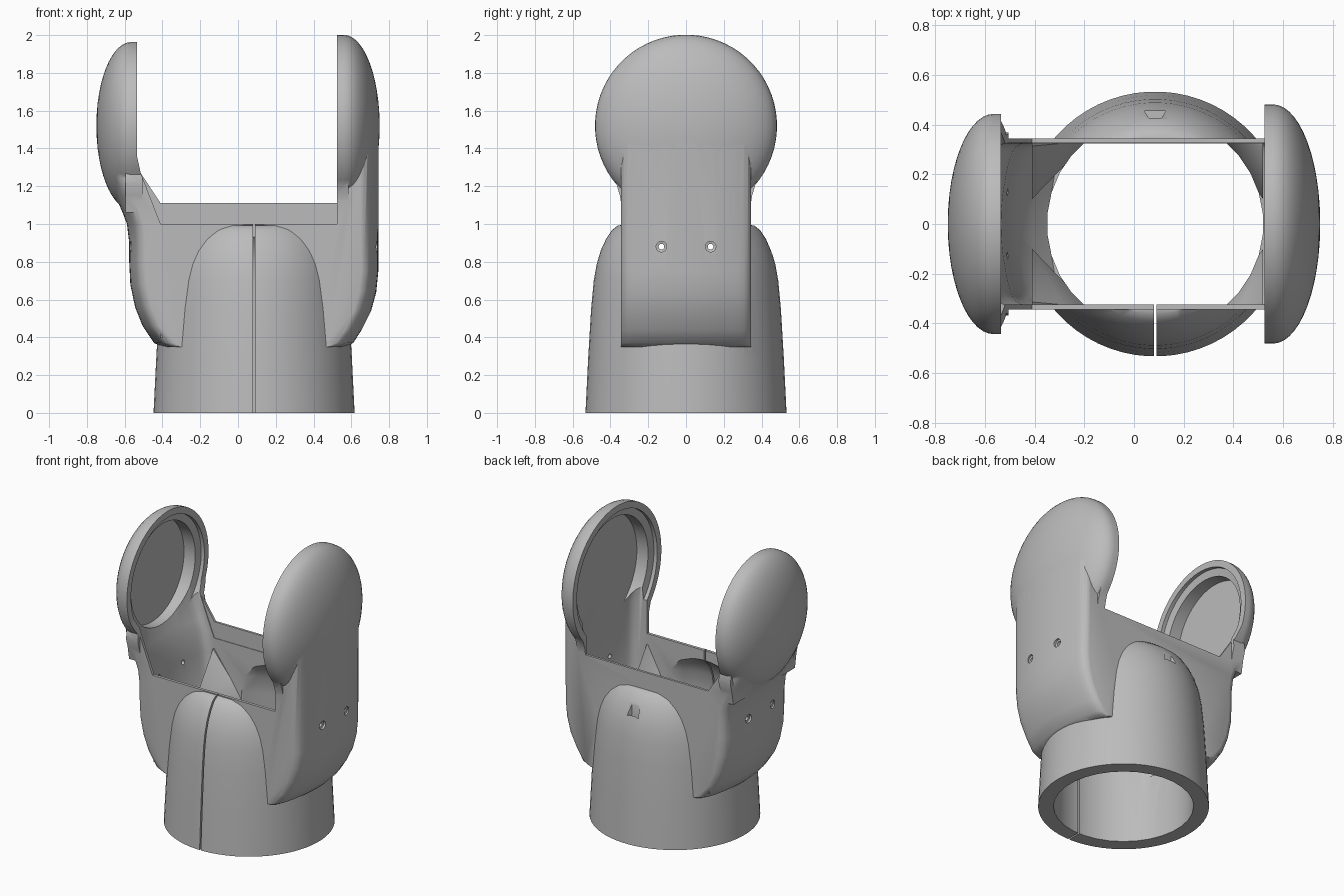
import bpy, bmesh, math

cube = bpy.data.objects.get("Cube")
if cube:
    bpy.data.objects.remove(cube, do_unlink=True)

grey = bpy.data.materials.new("plain_grey")
grey.use_nodes = True
grey.diffuse_color = (0.5, 0.5, 0.5, 1)
shader = next(n for n in grey.node_tree.nodes if n.type == 'BSDF_PRINCIPLED')
shader.inputs["Base Color"].default_value = (0.5, 0.5, 0.5, 1)

CX = 0.085      # tube centre in x
HEAD_Z = 1.52   # height of the round ear caps


def finish(bm, name):
    bmesh.ops.recalc_face_normals(bm, faces=bm.faces)
    if bm.calc_volume(signed=True) < 0:
        bmesh.ops.reverse_faces(bm, faces=bm.faces)
    me = bpy.data.meshes.new(name)
    bm.to_mesh(me)
    bm.free()
    me.materials.append(grey)
    ob = bpy.data.objects.new(name, me)
    bpy.context.scene.collection.objects.link(ob)
    return ob


def skin(name, rings):
    """Closed solid through a list of equal rings of points."""
    bm = bmesh.new()
    rings = [[bm.verts.new(co) for co in ring] for ring in rings]
    n = len(rings[0])
    for p, q in zip(rings, rings[1:]):
        for k in range(n):
            m = (k + 1) % n
            bm.faces.new((p[k], p[m], q[m], q[k]))
    bm.faces.new(rings[0])
    bm.faces.new(rings[-1])
    return finish(bm, name)


def prism(name, outline, lo, hi, axis='y'):
    """Extrude a closed outline between lo and hi along one axis."""
    place = {'x': lambda a, b, t: (t, a, b),
             'y': lambda a, b, t: (a, t, b),
             'z': lambda a, b, t: (a, b, t)}[axis]
    return skin(name, [[place(a, b, t) for a, b in outline] for t in (lo, hi)])


def arched(name, outline, half):
    """Extrude an x-z outline in y, its outer sides bowing in toward the ends."""
    rings = []
    for k in range(-10, 11):
        s = math.sin(math.radians(k * 9))
        inset = 0.055 * s * s + 0.035 * abs(s) ** 30
        rings.append([(x + (inset if x < CX else -inset), half * s, z)
                      for x, z in outline])
    return skin(name, rings)


def lathe(name, profile, axis, center, n=64):
    """Spin (radius, position) pairs around an axis through center."""
    rings = []
    for r, h in profile:
        ring = []
        for k in range(n):
            a = 2 * math.pi * (k + 0.5) / n
            u, v = r * math.cos(a) + center[0], r * math.sin(a) + center[1]
            ring.append((u, v, h) if axis == 'z' else (h, u, v))
        rings.append(ring)
    return skin(name, rings)


def hull(name, points):
    bm = bmesh.new()
    for co in points:
        bm.verts.new(co)
    bmesh.ops.convex_hull(bm, input=bm.verts)
    return finish(bm, name)


def volume(me):
    """Enclosed volume of a mesh, and whether it is watertight."""
    bm = bmesh.new()
    bm.from_mesh(me)
    size, tight = bm.calc_volume(signed=True), all(e.is_manifold for e in bm.edges)
    bm.free()
    return size, tight


def combine(target, part, operation):
    """Boolean the part into the target with the first solver that stays sound."""
    before, extra = volume(target.data)[0], volume(part.data)[0]
    sign = 1 if operation == 'UNION' else -1
    results = []
    for solver in ('EXACT', 'MANIFOLD'):
        mod = target.modifiers.new("shape", 'BOOLEAN')
        mod.operation, mod.object, mod.solver = operation, part, solver
        graph = bpy.context.evaluated_depsgraph_get()
        me = bpy.data.meshes.new_from_object(target.evaluated_get(graph))
        target.modifiers.clear()
        after, tight = volume(me)
        sound = 0 < sign * (after - before) <= extra * 1.01
        results.append((sound, tight, me))
        if sound and tight:
            break
    target.data = max(results, key=lambda r: r[:2])[2]
    bpy.data.objects.remove(part, do_unlink=True)


# Cradle block with bowed outer sides
body = arched("forked_tube_holder", [
    (-0.40, 0.35), (-0.445, 0.37), (-0.505, 0.46), (-0.545, 0.56), (-0.57, 0.68),
    (-0.576, 0.8), (-0.576, 0.9), (-0.588, 1.0), (-0.615, 1.07), (-0.65, 1.15),
    (-0.68, 1.24), (-0.69, 1.33), (-0.67, 1.45), (0.70, 1.52), (0.745, 1.5),
    (0.743, 0.75), (0.732, 0.64), (0.705, 0.54), (0.655, 0.44), (0.61, 0.37),
    (0.57, 0.35)], 0.345)

# Tapered tube with a domed shoulder
combine(body, lathe("tube", [
    (0.533, 0), (0.518, 0.3), (0.503, 0.55), (0.489, 0.7), (0.474, 0.785),
    (0.452, 0.86), (0.424, 0.92), (0.392, 0.968), (0.362, 0.992), (0.3, 0.999)],
    'z', (CX, 0)), 'UNION')

# Round ear caps: (side, inner face x, radius, rim width, dome depth)
caps = [(1, 0.525, 0.482, 0.035, 0.19), (-1, -0.535, 0.444, 0.03, 0.185)]
for side, x0, rad, rim, depth in caps:
    dome = [(rad, x0 - side * 0.02)]
    for i in range(14):
        t = math.radians(i * 6.7)
        dome.append((rad * math.cos(t), x0 + side * (rim + depth * math.sin(t))))
    combine(body, lathe("ear_cap", dome, 'x', (0, HEAD_Z)), 'UNION')
    # Flared neck under each cap
    w = rad - 0.085
    half = [(0.335, 1.06), (0.35, 1.15), (0.368, 1.21), (w, 1.27), (w - 0.04, 1.33)]
    flare = half + [(-y, z) for y, z in reversed(half)]
    ends = sorted((x0 - side * 0.03, x0 + side * 0.06))
    combine(body, prism("neck_flare", flare, *ends, axis='x'), 'UNION')


# Opening between the arms: low front wall, higher back wall
def gap(floor, lo, hi):
    return prism("gap_cutter", [
        (-0.41, floor), (0.525, floor), (0.525, 2.2), (-0.535, 2.2),
        (-0.535, 1.36), (-0.515, 1.27)], lo, hi)


combine(body, gap(1.0, -1, 0.329), 'DIFFERENCE')
combine(body, gap(1.11, 0.31, 1), 'DIFFERENCE')

# Hollow between the walls, following the outer shape
combine(body, arched("cavity_cutter", [
    (-0.34, 0.45), (-0.41, 0.53), (-0.465, 0.61), (-0.50, 0.71), (-0.52, 0.9),
    (-0.535, 1.03), (-0.565, 1.11), (-0.6, 1.22), (-0.62, 1.36), (0.64, 1.36),
    (0.68, 1.2), (0.68, 0.76), (0.66, 0.64), (0.61, 0.53), (0.5, 0.45)],
    0.325), 'DIFFERENCE')

# Sloped gussets in the corners, running down to the bore
for side, x in ((-1, -0.41), (1, 0.52)):
    for y in (-0.334, 0.334):
        inner = CX + side * 0.27
        combine(body, hull("corner_gusset", [
            (x, y, 0.93), (x, y * 0.94, 0.93), (x, y, 0.4), (inner, y, 0.62),
            (inner, y, 0.4), (x, y * 0.3, 0.62), (x, y * 0.3, 0.4)]), 'UNION')

# Bore of the tube, closing in a dome inside the bulges
combine(body, lathe("bore_cutter", [
    (0.437, -0.1), (0.435, 0.68), (0.415, 0.8), (0.38, 0.88), (0.33, 0.93),
    (0.2, 0.95)], 'z', (CX, 0), 32), 'DIFFERENCE')

# Stepped recess in each cap, and a pair of countersunk screw holes
for side, x0, rad, rim, depth in caps:
    recess = [(rad - 0.045, x0 - side * 0.05), (rad - 0.045, x0 + side * 0.025),
              (rad - 0.095, x0 + side * 0.035), (rad - 0.095, x0 + side * 0.12)]
    combine(body, lathe("recess_cutter", recess, 'x', (0, HEAD_Z)), 'DIFFERENCE')
    wall = 0.735 if side > 0 else -0.568
    for y in (-0.13, 0.13):
        hole = [(0.015, wall - side * 0.1), (0.015, wall - side * 0.015),
                (0.028, wall - side * 0.012), (0.028, wall + side * 0.05)]
        combine(body, lathe("screw_cutter", hole, 'x', (y, 0.88), 20), 'DIFFERENCE')

# Split down the front and a small wedge hole at the back
combine(body, prism("split_cutter", [
    (CX - 0.005, -0.1), (CX + 0.005, -0.1), (CX + 0.005, 1.1), (CX - 0.005, 1.1)],
    -0.7, -0.25), 'DIFFERENCE')
combine(body, prism("wedge_cutter", [
    (CX - 0.043, 0.455), (CX + 0.043, 0.455), (CX + 0.026, 0.427),
    (CX - 0.026, 0.427)], 0.8, 1.1, axis='z'), 'DIFFERENCE')

bpy.ops.object.select_all(action='DESELECT')
body.select_set(True)
bpy.context.view_layer.objects.active = body
bpy.ops.object.shade_smooth_by_angle(angle=math.radians(35))
